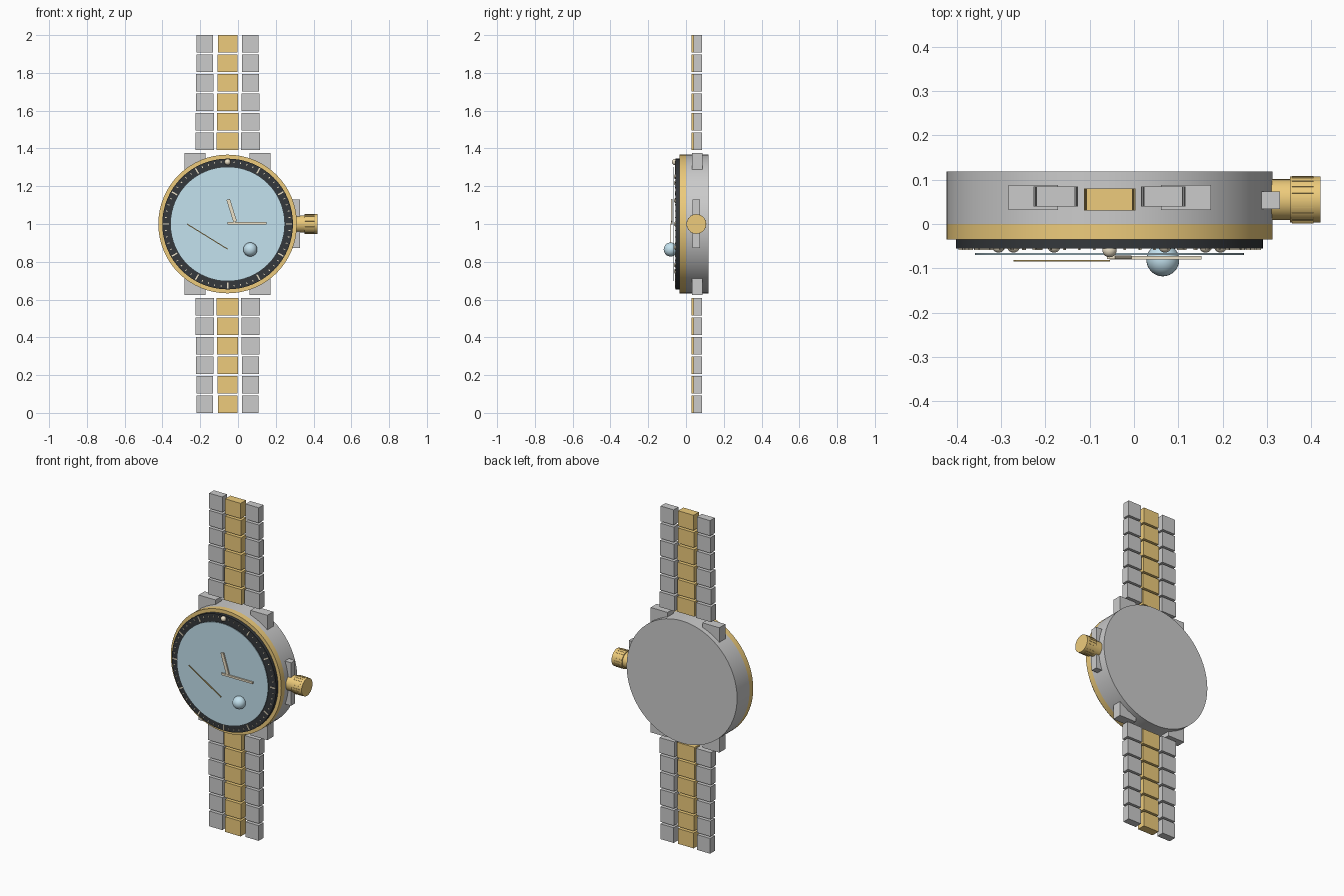
import bpy, math
from mathutils import Matrix, Vector

if "Cube" in bpy.data.objects:
    bpy.data.objects.remove(bpy.data.objects["Cube"])

CX, CZ = -0.055, 1.0          # centre of the watch face


def mat(name, *rgb):
    m = bpy.data.materials.new(name)
    m.diffuse_color = (*rgb, 1)
    m.use_nodes = True
    m.node_tree.nodes["Principled BSDF"].inputs["Base Color"].default_value = m.diffuse_color
    return m


GOLD = mat("gold", 0.85, 0.6, 0.2)
BLACK = mat("black", 0.035, 0.04, 0.045)
BLUE = mat("glass_blue", 0.55, 0.76, 0.86)
CREAM = mat("cream", 0.85, 0.76, 0.58)


def finish(name, m=None, smooth=False):
    o = bpy.context.object
    o.name = name
    if m:
        o.data.materials.append(m)
    if smooth:
        bpy.ops.object.shade_smooth_by_angle(angle=math.radians(35))
    return o


def box(name, x, y, z, m=None, turn=0):
    """Box from (min, max) ranges, optionally turned about its own y axis."""
    r = (x, y, z)
    bpy.ops.mesh.primitive_cube_add(size=1, location=[(a + b) / 2 for a, b in r],
                                    rotation=(0, turn, 0))
    bpy.context.object.scale = [b - a for a, b in r]
    return finish(name, m)


def disc(name, radius, y0, y1, m=None, sides=64):
    bpy.ops.mesh.primitive_cylinder_add(vertices=sides, radius=radius, depth=y1 - y0,
                                        location=(CX, (y0 + y1) / 2, CZ),
                                        rotation=(math.pi / 2, 0, 0))
    return finish(name, m, True)


def ball(name, x, y, z, r, m):
    bpy.ops.mesh.primitive_uv_sphere_add(segments=32, ring_count=16, radius=r, location=(x, y, z))
    return finish(name, m, True)


def bar(name, a, b, width, y0, y1, m):
    """Flat bar between two (x, z) points on the face."""
    dx, dz = b[0] - a[0], b[1] - a[1]
    half = math.hypot(dx, dz) / 2
    mx, mz = (a[0] + b[0]) / 2, (a[1] + b[1]) / 2
    return box(name, (mx - half, mx + half), (y0, y1), (mz - width / 2, mz + width / 2),
               m, -math.atan2(dz, dx))


def ring_boxes(name, items, m):
    """One mesh of radial boxes: (angle, inner radius, outer radius, width, y0, y1)."""
    verts, faces = [], []
    for ang, r0, r1, w, y0, y1 in items:
        n = len(verts)
        s, c = math.sin(ang), math.cos(ang)
        for y in (y1, y0):
            for r, t in ((r0, -w / 2), (r1, -w / 2), (r1, w / 2), (r0, w / 2)):
                verts.append((CX + r * s + t * c, y, CZ + r * c - t * s))
        faces += [[n + i for i in f] for f in
                  ((3, 2, 1, 0), (4, 5, 6, 7), (0, 1, 5, 4), (1, 2, 6, 5), (2, 3, 7, 6), (3, 0, 4, 7))]
    me = bpy.data.meshes.new(name)
    me.from_pydata(verts, [], faces)
    me.materials.append(m)
    o = bpy.data.objects.new(name, me)
    bpy.context.collection.objects.link(o)


# Case, bezel, insert and crystal
disc("case", 0.367, 0.0, 0.118)
disc("bezel", 0.367, -0.035, 0.0, GOLD)
disc("bezel_insert", 0.346, -0.055, -0.035, BLACK)
disc("crystal", 0.303, -0.070, -0.065, BLUE)

# Minute ticks on the insert, pearl at twelve
ticks = []
for i in range(1, 60):
    long = i % 5 == 0
    ticks.append((math.tau * i / 60, 0.309 if long else 0.324, 0.341 if long else 0.334,
                  0.007 if long else 0.004, -0.059, -0.054))
ring_boxes("minute_ticks", ticks, CREAM)
ball("bezel_pearl", CX, -0.059, CZ + 0.328, 0.016, CREAM)

# Hour markers under the crystal
for i in range(12):
    a = math.tau * i / 12
    ball("hour_marker", CX + 0.25 * math.sin(a), -0.05, CZ + 0.25 * math.cos(a), 0.0145, CREAM)

# Hands and date magnifier
bar("hour_hand", (-0.015, 1.012), (-0.052, 1.13), 0.019, -0.079, -0.071, CREAM)
bar("minute_hand", (-0.055, 1.004), (0.152, 1.004), 0.012, -0.080, -0.072, CREAM)
bar("second_hand", (-0.27, 1.0), (-0.055, 0.867), 0.005, -0.085, -0.081, GOLD)
ball("date_magnifier", 0.065, -0.081, 0.865, 0.037, BLUE)

# Crown with grip ridges, and its guard
for name, r, x0, x1 in (("crown_stem", 0.046, 0.28, 0.352), ("crown", 0.052, 0.352, 0.42)):
    bpy.ops.mesh.primitive_cylinder_add(vertices=32, radius=r, depth=x1 - x0,
                                        location=((x0 + x1) / 2, 0.055, CZ),
                                        rotation=(0, math.pi / 2, 0))
    finish(name, GOLD, True)
for i in range(20):
    a = math.tau * i / 20
    o = box("crown_ridge", (0.356, 0.405), (0.055 - 0.002, 0.055 + 0.002), (CZ - 0.002, CZ + 0.002), GOLD)
    o.location += Vector((0, 0.0515 * math.sin(a), 0.0515 * math.cos(a)))
    o.rotation_euler.x = -a
box("crown_guard", (0.285, 0.329), (0.034, 0.073), (0.872, 1.13))

# Lugs and bracelet, above and below the case
for s in (1, -1):
    for side in (-1, 1):
        x = CX + side * 0.172
        box("lug", (x - 0.056, x + 0.056), (0.031, 0.088),
            sorted((CZ + s * 0.24, CZ + s * 0.375)))
    for i in range(6):
        z = sorted((CZ + s * (0.392 + 0.1033 * i), CZ + s * (0.4835 + 0.1033 * i)))
        w = 0.050 - 0.0013 * i          # links narrow away from the case
        for side in (-1, 1):
            x = CX + side * 0.121
            box("outer_link", (x - w, x + w), (0.04, 0.085), z)
        box("centre_link", (CX - w - 0.008, CX + w + 0.008), (0.03, 0.08), z, GOLD)
